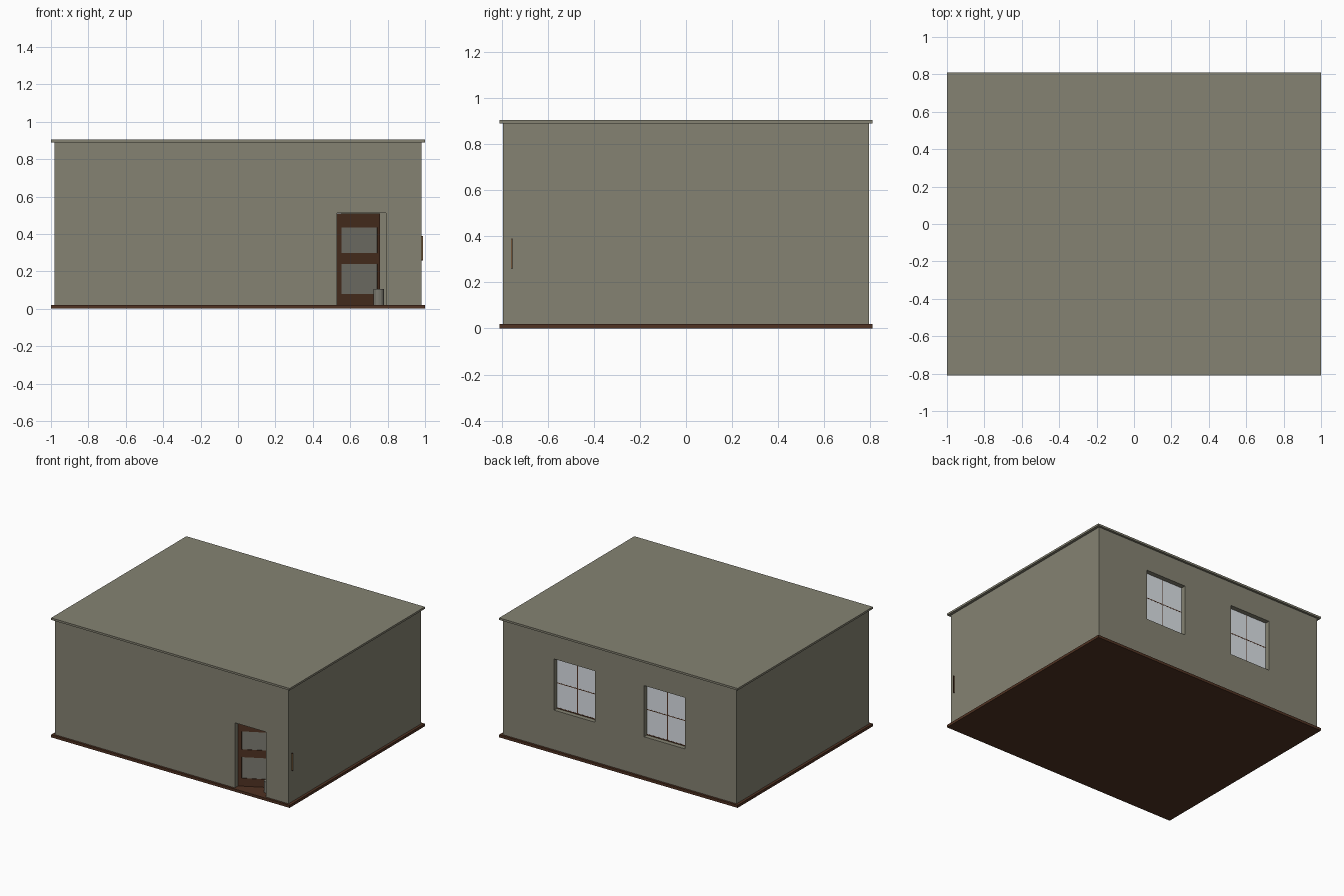
import bpy, math
from mathutils import Matrix, Vector

if "Cube" in bpy.data.objects:
    bpy.data.objects.remove(bpy.data.objects["Cube"])


def material(name, rgb):
    m = bpy.data.materials.new(name)
    m.diffuse_color = (*rgb, 1.0)
    m.use_nodes = True
    m.node_tree.nodes["Principled BSDF"].inputs["Base Color"].default_value = m.diffuse_color
    return m


PLASTER = material("plaster_grey", (0.235, 0.226, 0.170))
WOOD = material("dark_wood", (0.080, 0.032, 0.016))
GLASS = material("pale_glass", (0.76, 0.80, 0.84))
PANEL = material("door_panel_grey", (0.205, 0.198, 0.165))
TAN = material("tan_board", (0.30, 0.18, 0.075))


def box(name, lo, hi, mat, matrix=None):
    """Axis-aligned box from its two corners, optionally placed by a matrix."""
    lo, hi = Vector(lo), Vector(hi)
    bpy.ops.mesh.primitive_cube_add(size=1)
    ob = bpy.context.object
    ob.name = name
    size, mid = hi - lo, (hi + lo) / 2
    ob.data.transform(Matrix.Translation(mid) @ Matrix.Diagonal((*size, 1)))
    if mat:
        ob.data.materials.append(mat)
    if matrix:
        ob.matrix_world = matrix
    return ob


def cut(target, lo, hi):
    """Subtract a box from the target and remove the cutter."""
    cutter = box("cutter", lo, hi, None)
    cutter.hide_render = True
    mod = target.modifiers.new("cut", 'BOOLEAN')
    mod.operation = 'DIFFERENCE'
    mod.solver = 'EXACT'
    mod.object = cutter
    bpy.context.view_layer.objects.active = target
    bpy.ops.object.modifier_apply(modifier=mod.name)
    bpy.data.objects.remove(cutter)


FLOOR_Z, CEIL_Z = 0.02, 0.89
WX, WY, T = 0.98, 0.794, 0.038      # outer wall half sizes and thickness

# floor and roof slabs
box("floor_slab", (-1, -0.81, 0), (1, 0.81, FLOOR_Z), WOOD)
box("roof_slab", (-1, -0.81, CEIL_Z), (1, 0.81, 0.905), PLASTER)

# hollow walls with a door opening and two window openings
walls = box("walls", (-WX, -WY, FLOOR_Z), (WX, WY, CEIL_Z), PLASTER)
cut(walls, (-WX + T, -WY + T, -0.1), (WX - T, WY - T, 1.0))
cut(walls, (0.53, -WY - 0.1, -0.1), (0.79, -WY + T + 0.05, 0.513))
WIN_Z0, WIN_Z1 = 0.32, 0.708
WINDOWS = (("left", -0.547, -0.205), ("right", 0.208, 0.55))
for side, x0, x1 in WINDOWS:
    cut(walls, (x0, WY - T - 0.05, WIN_Z0), (x1, WY + 0.1, WIN_Z1))

# windows: pane near the inner wall face, thin glazing bars, inner frame
for side, x0, x1 in WINDOWS:
    y = WY - T
    box(side + "_window_pane", (x0, y - 0.002, WIN_Z0), (x1, y + 0.002, WIN_Z1), GLASS)
    xm, zm = (x0 + x1) / 2, (WIN_Z0 + WIN_Z1) / 2
    b = 0.003
    box(side + "_window_upright", (xm - b, y - 0.008, WIN_Z0), (xm + b, y + 0.003, WIN_Z1), WOOD)
    box(side + "_window_crossbar", (x0, y - 0.008, zm - b), (x1, y + 0.0028, zm + b), WOOD)
    box(side + "_window_sill", (x0, y - 0.008, WIN_Z0), (x1, y + 0.0032, WIN_Z0 + 0.008), WOOD)

# door leaf, hinged on its left edge and standing ajar inward
hinge = Matrix.Translation((0.53, -WY + T, 0)) @ Matrix.Rotation(math.radians(28), 4, 'Z')
DW, DT = 0.26, 0.015
for name, x0, x1 in (("door_hinge_stile", 0, 0.025), ("door_latch_stile", 0.245, DW)):
    box(name, (x0, 0, FLOOR_Z), (x1, DT, 0.51), WOOD, hinge)
for name, z0, z1 in (("door_bottom_rail", FLOOR_Z, 0.08),
                     ("door_middle_rail", 0.24, 0.298),
                     ("door_top_rail", 0.435, 0.51)):
    box(name, (0.025, 0, z0), (0.245, DT, z1), WOOD, hinge)
for name, z0, z1 in (("door_lower_panel", 0.08, 0.24), ("door_upper_panel", 0.298, 0.435)):
    box(name, (0.025, 0.004, z0), (0.245, 0.011, z1), PANEL, hinge)

# waste bin just inside the doorway
bpy.ops.mesh.primitive_cylinder_add(vertices=12, radius=0.028, depth=0.085,
                                    location=(0.752, -0.715, FLOOR_Z + 0.0425))
bin_ob = bpy.context.object
bin_ob.name = "waste_bin"
bin_ob.data.materials.append(PANEL)

# wall board inside the front wall, its end poking through the right wall
box("wall_board_frame", (0.80, -0.758, 0.258), (0.99, -0.753, 0.39), WOOD)
box("wall_board_face", (0.805, -0.7585, 0.263), (0.986, -0.7525, 0.385), TAN)
